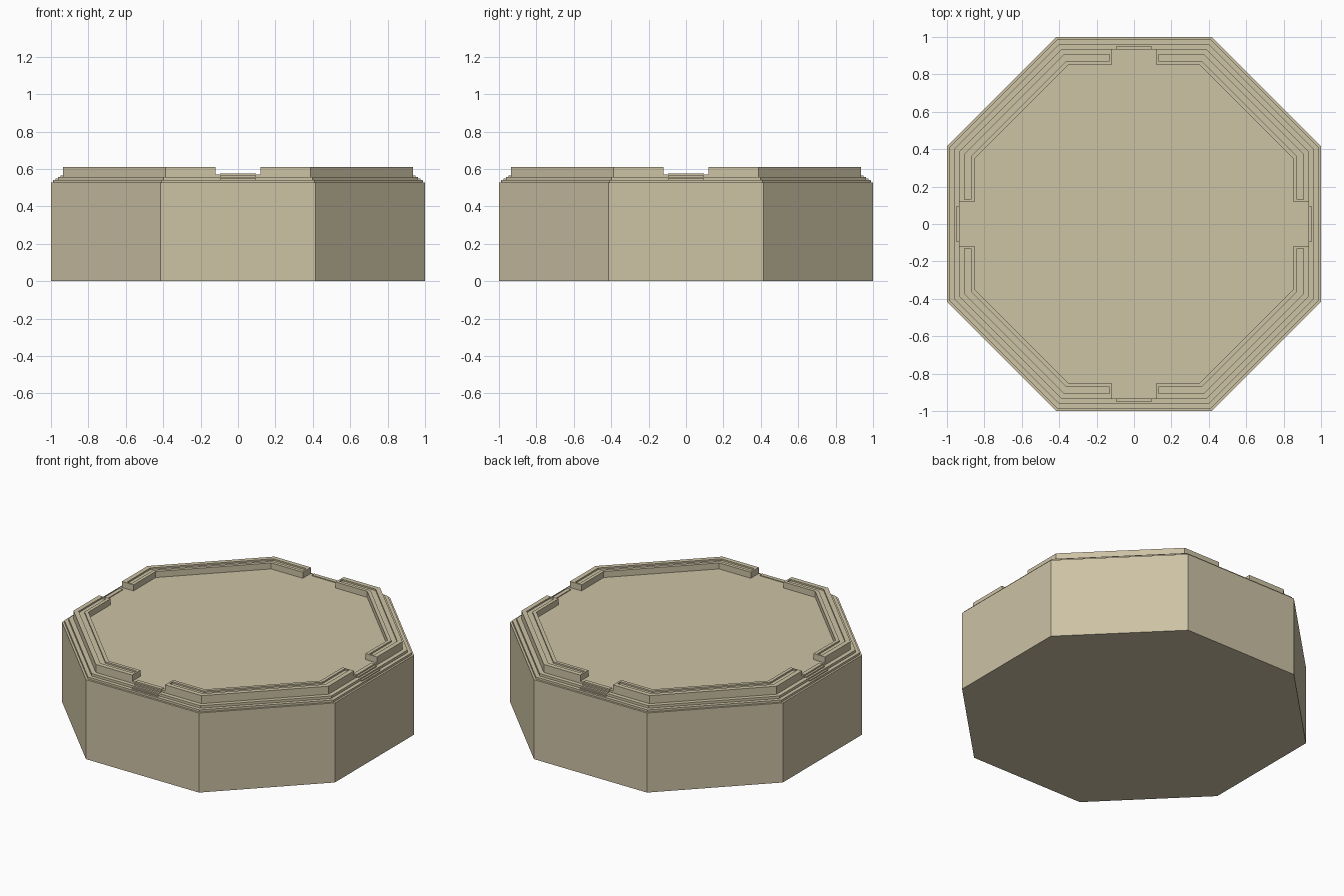
import bpy, bmesh, math

if "Cube" in bpy.data.objects:
    bpy.data.objects.remove(bpy.data.objects["Cube"])

T = math.tan(math.pi / 8)   # half side of an octagon with apothem 1

stone = bpy.data.materials.new("sandstone")
stone.diffuse_color = (0.61, 0.54, 0.375, 1)
stone.use_nodes = True
stone.node_tree.nodes["Principled BSDF"].inputs["Base Color"].default_value = stone.diffuse_color


def finish(bm, name):
    bmesh.ops.remove_doubles(bm, verts=bm.verts, dist=1e-5)
    bmesh.ops.dissolve_degenerate(bm, edges=bm.edges, dist=1e-5)
    bmesh.ops.recalc_face_normals(bm, faces=bm.faces)
    me = bpy.data.meshes.new(name)
    bm.to_mesh(me)
    bm.free()
    me.materials.append(stone)
    ob = bpy.data.objects.new(name, me)
    bpy.context.collection.objects.link(ob)
    return ob


# Stepped octagonal platform: (apothem, height) profile, closed top and bottom
FLOOR = 0.57
profile = [(1, 0), (1, 0.527), (0.987, 0.527), (0.987, 0.541),
           (0.963, 0.541), (0.963, 0.557), (0.935, 0.557), (0.935, FLOOR)]
bm = bmesh.new()
rings = []
for a, z in profile:
    r = a / math.cos(math.pi / 8)
    rings.append([bm.verts.new((r * math.cos(math.pi / 8 + i * math.pi / 4),
                                r * math.sin(math.pi / 8 + i * math.pi / 4), z))
                  for i in range(8)])
for lo, hi in zip(rings, rings[1:]):
    for i in range(8):
        bm.faces.new((lo[i], lo[(i + 1) % 8], hi[(i + 1) % 8], hi[i]))
bm.faces.new(rings[0][::-1])
bm.faces.new(rings[-1])
finish(bm, "platform")

# Parapet corner pieces with a shallow closed channel in the top
GAP, TOP, DEPTH = 0.12, 0.61, 0.01


def section(bm, place, depth):
    pts = [(0.935, FLOOR), (0.935, TOP), (0.905, TOP), (0.905, TOP - depth),
           (0.872, TOP - depth), (0.872, TOP), (0.85, TOP), (0.85, FLOOR)]
    return [bm.verts.new((*place(a), z)) for a, z in pts]


stations = [(lambda a: (GAP, a), 0), (lambda a: (GAP + 0.012, a), 0),
            (lambda a: (GAP + 0.012, a), DEPTH), (lambda a: (T * a, a), DEPTH),
            (lambda a: (a, T * a), DEPTH), (lambda a: (a, GAP + 0.012), DEPTH),
            (lambda a: (a, GAP + 0.012), 0), (lambda a: (a, GAP), 0)]
for q in range(4):
    bm = bmesh.new()
    secs = [section(bm, p, d) for p, d in stations]
    for s, t in zip(secs, secs[1:]):
        for i in range(8):
            j = (i + 1) % 8
            bm.faces.new((s[i], s[j], t[j], t[i]))
    bm.faces.new(secs[0])
    bm.faces.new(secs[-1])
    finish(bm, f"parapet_{q + 1}").rotation_euler.z = q * math.pi / 2

# Small stairs filling the ledges at each of the four openings
N = 5
steps = [(-0.91, 0.53)]
for i in range(N):
    y = -0.988 + i * 0.013
    steps += [(y, 0.53 + i * 0.009), (y, 0.539 + i * 0.009)]
    if i < N - 1:
        steps.append((y + 0.013, 0.539 + i * 0.009))
steps.append((-0.91, 0.53 + N * 0.009))
for q in range(4):
    bm = bmesh.new()
    l, r = [[bm.verts.new((x, y, z)) for y, z in steps] for x in (-0.095, 0.095)]
    for i in range(len(steps)):
        j = (i + 1) % len(steps)
        bm.faces.new((l[i], l[j], r[j], r[i]))
    bm.faces.new(l)
    bm.faces.new(r[::-1])
    finish(bm, f"stairs_{q + 1}").rotation_euler.z = q * math.pi / 2
